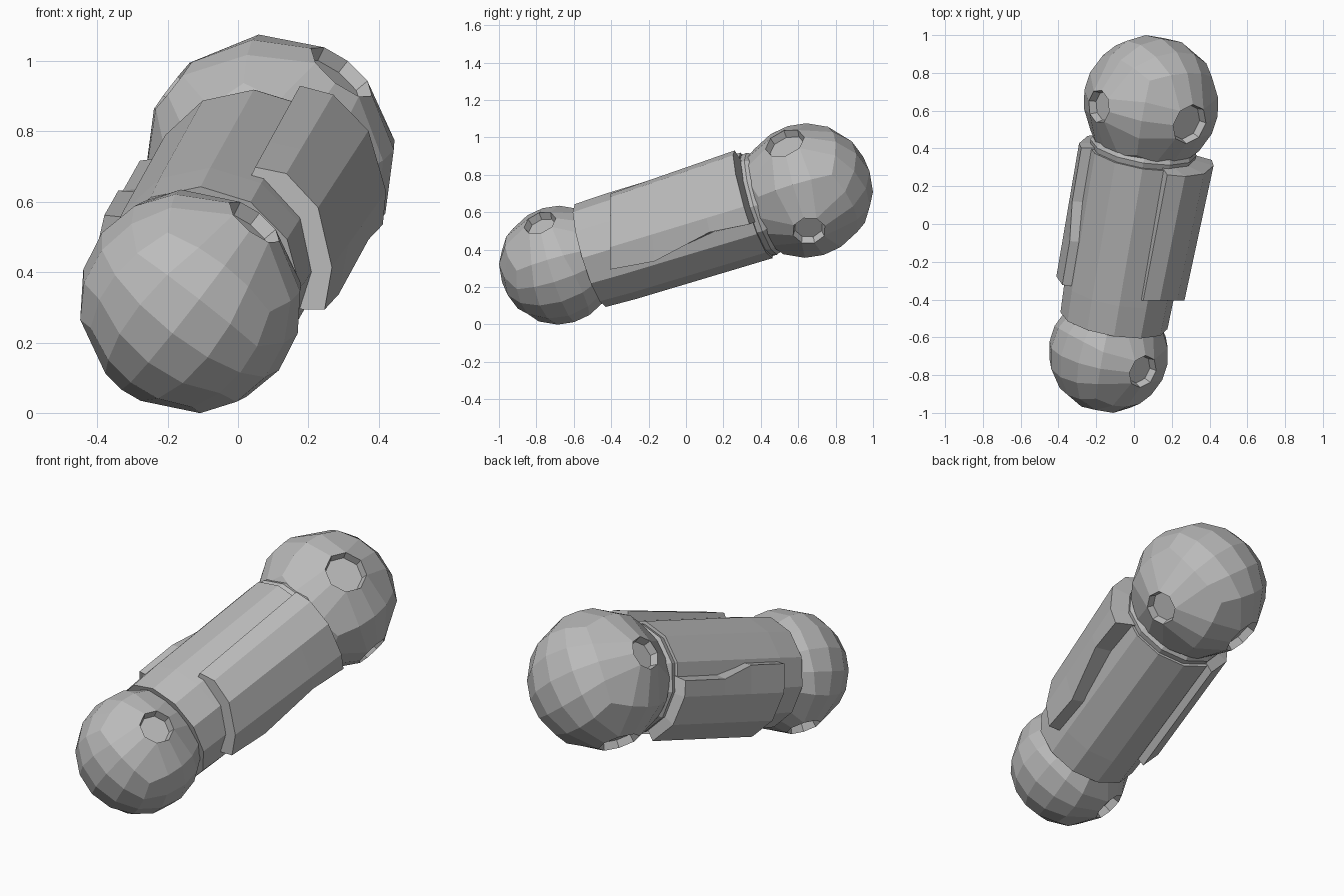
import bpy, bmesh, math
from mathutils import Vector, Matrix

if "Cube" in bpy.data.objects:
    bpy.data.objects.remove(bpy.data.objects["Cube"])

# Axis of the capsule: small ball at the front, large ball at the back
SMALL, SMALL_R = Vector((-0.135, -0.682, 0.317)), 0.319
BIG, BIG_R = Vector((0.09, 0.64, 0.716)), 0.361
D = (BIG - SMALL).normalized()
U = (Vector((1, 0, 0)) - D * D.x).normalized()
V = U.cross(D)

grey = bpy.data.materials.new("plain grey")
grey.diffuse_color = (0.5, 0.5, 0.5, 1)
grey.use_nodes = True
grey.node_tree.nodes["Principled BSDF"].inputs["Base Color"].default_value = grey.diffuse_color


def radial(deg):
    a = math.radians(deg)
    return U * math.cos(a) + V * math.sin(a)


def point(deg, r, t):
    return SMALL + D * t + radial(deg) * r


def finish(bm, name):
    bmesh.ops.recalc_face_normals(bm, faces=bm.faces)
    mesh = bpy.data.meshes.new(name)
    bm.to_mesh(mesh)
    bm.free()
    mesh.materials.append(grey)
    ob = bpy.data.objects.new(name, mesh)
    bpy.context.collection.objects.link(ob)


def ball(name, centre, r, holes):
    """Quad ball turned 53 degrees about the axis, octagonal dimples at face centres.
    holes: list of (angle, dimple radius)."""
    bm = bmesh.new()
    bmesh.ops.create_cube(bm, size=2)
    bmesh.ops.subdivide_edges(bm, edges=bm.edges[:], cuts=3, use_grid_fill=True)
    A, B = radial(53), radial(143)
    for v in bm.verts:
        c = Vector([math.tan(k * math.pi / 4) for k in v.co])
        v.co = (A * c.x + B * c.y + D * c.z).normalized() * r
    bm.normal_update()
    for ang, hr in holes:
        n = radial(ang)
        mid = max(bm.verts, key=lambda v: v.co.dot(n))
        faces = list(mid.link_faces)
        ring = {v for f in faces for v in f.verts if v != mid}
        h = math.sqrt(r * r - hr * hr)
        for v in ring:
            side = (v.co - n * v.co.dot(n)).normalized()
            v.co = n * h + side * hr
        mid.co = n * h
        bm.normal_update()
        bmesh.ops.inset_region(bm, faces=faces, thickness=0.012, depth=0)
        for v in {v for f in faces for v in f.verts}:
            v.co -= n * 0.04
    bmesh.ops.translate(bm, verts=bm.verts, vec=centre)
    finish(bm, name)


def tube(name, stations, sides=12):
    """Closed turned body: stations are (t along axis, radius)."""
    bm = bmesh.new()
    rings = [[bm.verts.new(point(360 * i / sides, r, t)) for i in range(sides)]
             for t, r in stations]
    for a, b in zip(rings, rings[1:]):
        for i in range(sides):
            j = (i + 1) % sides
            bm.faces.new((a[i], a[j], b[j], b[i]))
    bm.faces.new(rings[0])
    bm.faces.new(rings[-1])
    finish(bm, name)


def plate(name, fracs, edge, angles, radii, flare, near, far, bevel):
    """Curved armour plate with one stepped long edge.
    angles/radii give the section after the stepped edge."""
    bm = bmesh.new()
    inner_r = 0.27
    grid = []
    for f, e in zip(fracs, edge):
        outer, inner = [], []
        for k, (a, r) in enumerate(zip([e] + angles, radii)):
            rr = r + flare * f
            ao = a + bevel if k == 0 else a
            t0 = near(ao, rr)
            t1 = far - 0.015
            outer.append(bm.verts.new(point(ao, rr, t0 + (t1 - t0) * f)))
            t0 = near(a, inner_r)
            inner.append(bm.verts.new(point(a, inner_r, t0 + (far - t0) * f)))
        grid.append(outer + inner[::-1])
    n = len(grid[0])
    for a, b in zip(grid, grid[1:]):
        for i in range(n):
            j = (i + 1) % n
            bm.faces.new((a[i], a[j], b[j], b[i]))
    for g in (grid[0], grid[-1]):
        for i in range(n // 2 - 1):
            bm.faces.new((g[i], g[i + 1], g[n - 2 - i], g[n - 1 - i]))
    finish(bm, name)


# End balls
ball("small_ball", SMALL, SMALL_R, [(53, 0.09), (233, 0.09)])
ball("large_ball", BIG, BIG_R, [(53, 0.11), (143, 0.09), (233, 0.11), (323, 0.09)])

# Shaft between the balls, with a thin collar at the large end
tube("shaft", [(0.18, 0.287), (0.35, 0.293), (1.12, 0.295)])
tube("collar", [(1.08, 0.27), (1.15, 0.285), (1.18, 0.27)])

# Right plate: front end cut off square to the y axis
plate("right_plate", [0, 0.31, 0.72, 1], [-22, -26, -15, -18],
      [2, 30, 52, 67], [0.35, 0.35, 0.35, 0.34, 0.31], 0.032,
      lambda a, r: (-0.405 - SMALL.y - radial(a).y * r) / D.y, 1.13, 5)

# Left plate: wraps under the shaft
plate("left_plate", [0, 0.33, 0.6, 1], [152, 152, 163, 163],
      [182, 210, 238], [0.335, 0.34, 0.34, 0.335], 0.0,
      lambda a, r: 0.37, 1.13, 5)
